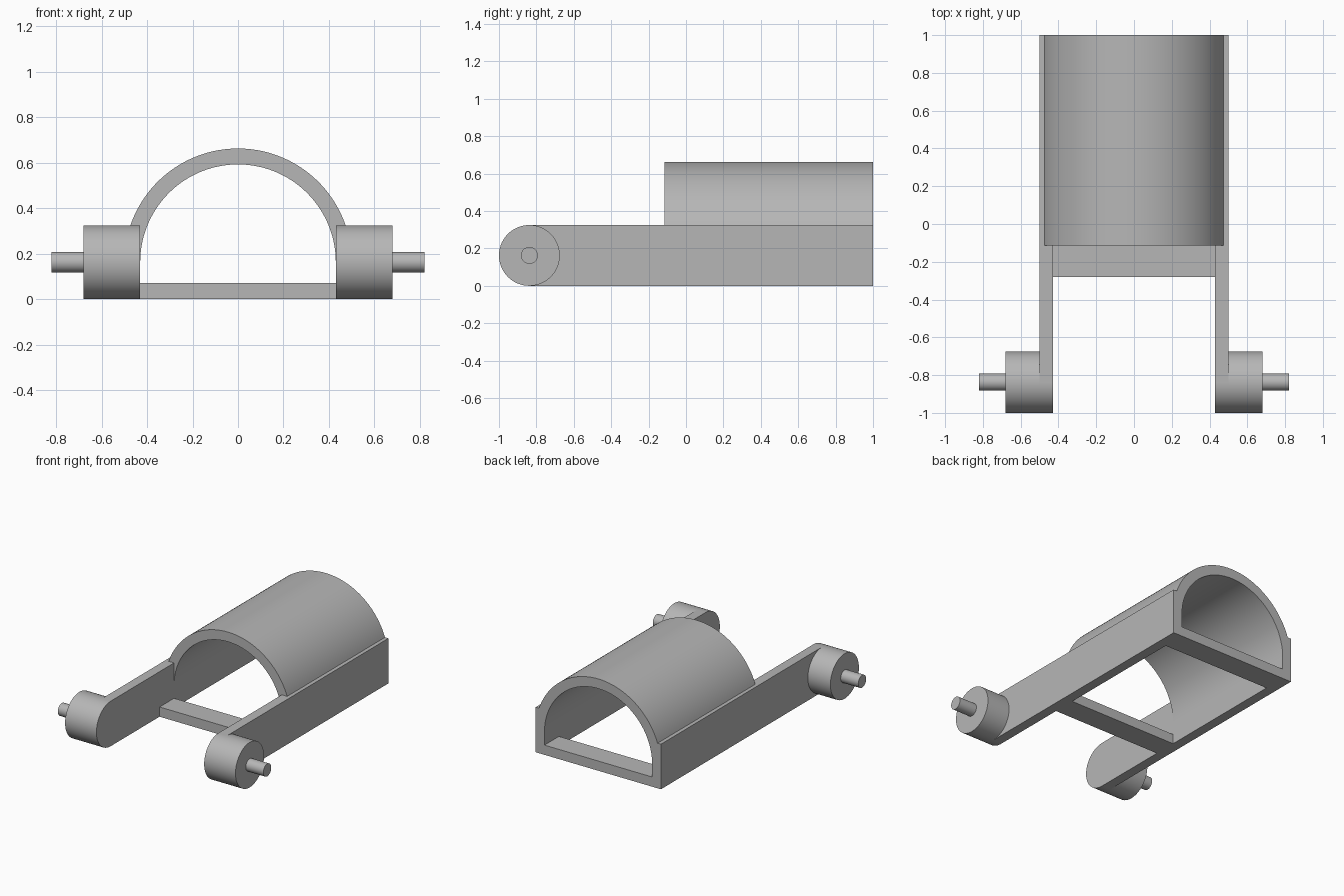
import bpy, bmesh, math
from mathutils import Vector

if "Cube" in bpy.data.objects:
    bpy.data.objects.remove(bpy.data.objects["Cube"], do_unlink=True)

# Main dimensions
INNER, OUTER = 0.43, 0.50        # inner and outer half width of the frame
HEIGHT = 0.325                   # side rail height
R = HEIGHT / 2                   # hub radius and axle height
BACK, ARCH_FRONT = 1.0, -0.115
AXLE_Y = R - 1.0
BAR_DEPTH, BAR_HEIGHT = 0.165, 0.07

grey = bpy.data.materials.new("plain grey")
grey.use_nodes = True
colour = (0.47, 0.47, 0.47, 1)
grey.diffuse_color = colour
grey.node_tree.nodes["Principled BSDF"].inputs["Base Color"].default_value = colour


def arc(cu, cv, r, start, end, n):
    """Points on an arc, angles in radians."""
    return [(cu + r * math.cos(start + (end - start) * i / n),
             cv + r * math.sin(start + (end - start) * i / n)) for i in range(n + 1)]


def extrude(name, profile, axis, low, high):
    """Sweep a closed profile along x (profile in y, z) or y (profile in x, z)."""
    bm = bmesh.new()
    if axis == "x":
        verts = [bm.verts.new((low, u, v)) for u, v in profile]
        step = Vector((high - low, 0, 0))
    else:
        verts = [bm.verts.new((u, low, v)) for u, v in profile]
        step = Vector((0, high - low, 0))
    face = bm.faces.new(verts)
    out = bmesh.ops.extrude_face_region(bm, geom=[face], use_keep_orig=True)
    moved = [g for g in out["geom"] if isinstance(g, bmesh.types.BMVert)]
    bmesh.ops.translate(bm, verts=moved, vec=step)
    bmesh.ops.recalc_face_normals(bm, faces=bm.faces)
    mesh = bpy.data.meshes.new(name)
    bm.to_mesh(mesh)
    bm.free()
    mesh.materials.append(grey)
    obj = bpy.data.objects.new(name, mesh)
    bpy.context.collection.objects.link(obj)
    bpy.ops.object.select_all(action="DESELECT")
    obj.select_set(True)
    bpy.context.view_layer.objects.active = obj
    bpy.ops.object.shade_smooth_by_angle(angle=math.radians(30))
    return obj


def circle(r):
    return arc(AXLE_Y, R, r, 0, math.tau, 72)[:-1]


# Side rails with rounded front ends, hubs and axle pins
rail = [(BACK, 0), (BACK, HEIGHT)] + arc(AXLE_Y, R, R, math.pi / 2, math.pi * 1.5, 36)
for side, s in (("left", 1), ("right", -1)):
    extrude(side + "_rail", rail, "x", s * INNER, s * OUTER)
    extrude(side + "_hub", circle(R), "x", s * OUTER, s * 0.68)
    extrude(side + "_axle_pin", circle(0.045), "x", s * 0.68, s * 0.82)

# Arched cover resting on and between the rails
a = math.asin((HEIGHT - R) / OUTER)
cover = arc(0, R, OUTER, a, math.pi - a, 72)
cover += [(-INNER, HEIGHT)] + arc(0, R, INNER, math.pi, 0, 72) + [(INNER, HEIGHT)]
extrude("arched_cover", cover, "y", ARCH_FRONT, BACK)

# Cross bars joining the rails
bar = [(-INNER, 0), (INNER, 0), (INNER, BAR_HEIGHT), (-INNER, BAR_HEIGHT)]
for name, y in (("front_cross_bar", ARCH_FRONT), ("back_cross_bar", BACK)):
    extrude(name, bar, "y", y - BAR_DEPTH, y)
